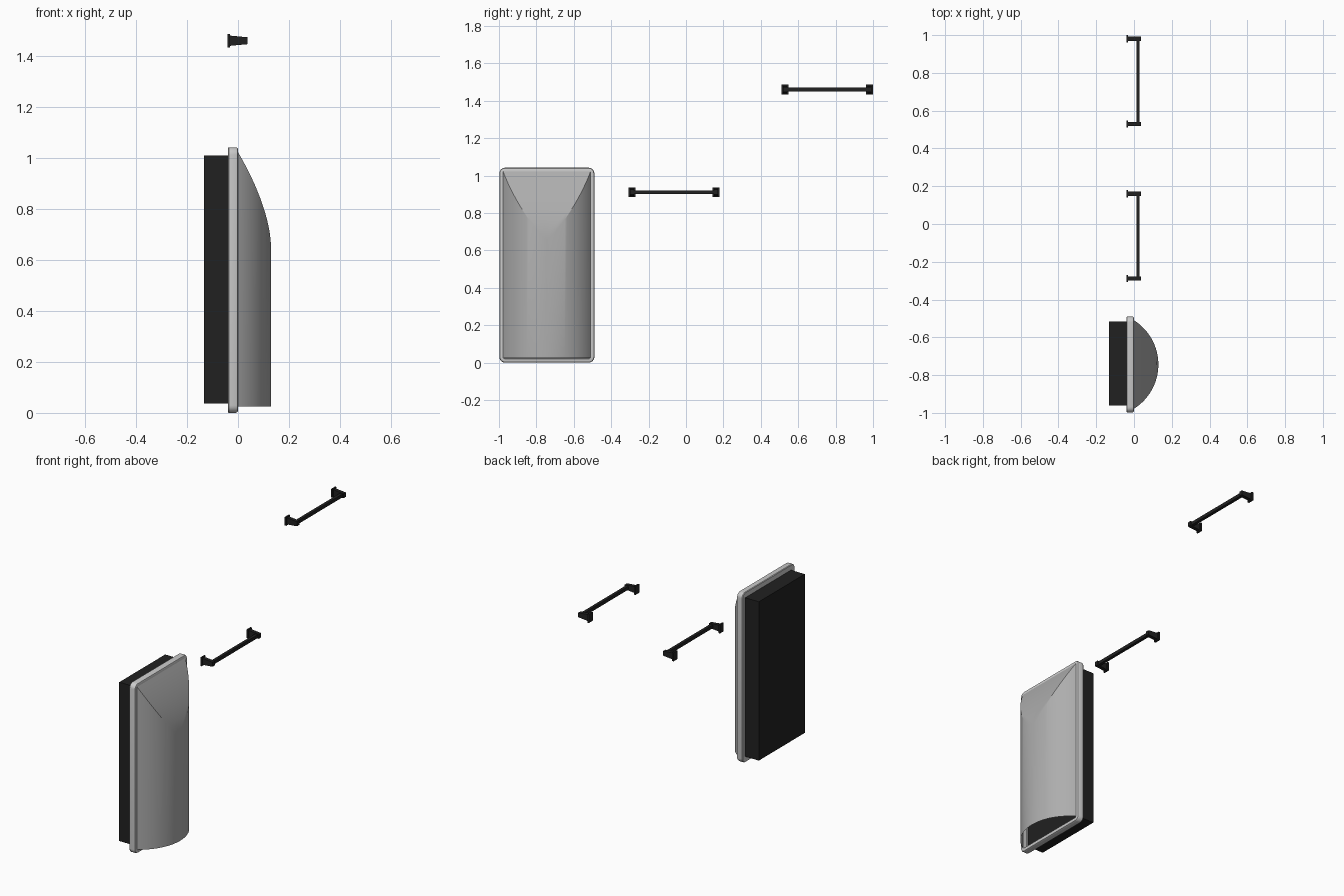
import bpy, bmesh, math

if "Cube" in bpy.data.objects:
    bpy.data.objects.remove(bpy.data.objects["Cube"])

CY = -0.744          # centre line of the hooded unit
W, H = 0.508, 1.042  # outer size of the frame


def material(name, c):
    m = bpy.data.materials.new(name)
    m.diffuse_color = (c, c, c, 1)
    m.use_nodes = True
    m.node_tree.nodes["Principled BSDF"].inputs["Base Color"].default_value = m.diffuse_color
    return m


black = material("black", 0.015)
light = material("light_grey", 0.55)
grey = material("hood_grey", 0.42)


def finish(name, bm, mat, angle=None):
    bmesh.ops.remove_doubles(bm, verts=bm.verts, dist=1e-5)
    bmesh.ops.recalc_face_normals(bm, faces=bm.faces)
    me = bpy.data.meshes.new(name)
    bm.to_mesh(me)
    bm.free()
    ob = bpy.data.objects.new(name, me)
    bpy.context.collection.objects.link(ob)
    me.materials.append(mat)
    if angle:
        bpy.context.view_layer.objects.active = ob
        ob.select_set(True)
        bpy.ops.object.shade_smooth_by_angle(angle=math.radians(angle))
        ob.select_set(False)
    return ob


def box(bm, x, y, z, taper=1.0):
    """Box from (min, max) ranges; taper scales the +x end in z."""
    zc = sum(z) / 2
    vs = bmesh.ops.create_cube(bm, size=1)["verts"]
    for v in vs:
        t = taper if v.co.x > 0 else 1
        v.co = (x[v.co.x > 0], y[v.co.y > 0], zc + (z[v.co.z > 0] - zc) * t)


def bridge(bm, a, b, closed=False):
    n = len(a)
    for i in range(n if closed else n - 1):
        j = (i + 1) % n
        bm.faces.new((a[i], a[j], b[j], b[i]))


# Black box behind the frame
bm = bmesh.new()
box(bm, (-0.133, -0.025), (-0.961, -0.516), (0.036, 1.01))
finish("back_box", bm, black)


# Frame: a small section swept round a rounded rectangle
def rounded_loop(bm, inset, x):
    r = max(0.03 - inset, 0.003)
    hw, hh = W / 2 - inset - r, H / 2 - inset - r
    loop = []
    for q, (sy, sz) in enumerate([(1, 1), (-1, 1), (-1, -1), (1, -1)]):
        for k in range(7):
            a = math.radians(90 * q + 15 * k)
            loop.append(bm.verts.new((x, CY + sy * hw + r * math.cos(a),
                                      H / 2 + sz * hh + r * math.sin(a))))
    return loop


bm = bmesh.new()
section = [(0.003, -0.04), (0, -0.036), (0, -0.008), (0.003, -0.002), (0.008, 0),
           (0.02, 0), (0.023, -0.004), (0.023, -0.025), (0.034, -0.025), (0.034, -0.04)]
loops = [rounded_loop(bm, i, x) for i, x in section]
for a, b in zip(loops, loops[1:] + loops[:1]):
    bridge(bm, a, b, True)
finish("frame", bm, light, 35)

# Hood: arched sheet, open below, sliced by a curved slope at the top
HALF, BULGE, Z0, ZT, DROP = 0.234, 0.129, 0.025, 1.023, 0.365
R = (HALF ** 2 + BULGE ** 2) / (2 * BULGE)
A = math.asin(HALF / R)


def slope_z(x):
    return ZT - DROP * (1 - max(0, 1 - x / BULGE) ** (1 / 1.65))


bm = bmesh.new()
columns = []
for i in range(41):
    a = A * (i / 20 - 1)
    x = max(0, R * math.cos(a) - (R - BULGE))
    y = CY + R * math.sin(a)
    pts = [(x, Z0)] + [(x * (1 - k / 16), slope_z(x * (1 - k / 16))) for k in range(17)]
    columns.append([bm.verts.new((px, y, pz)) for px, pz in pts])
for a, b in zip(columns, columns[1:]):
    bridge(bm, a, b)
bmesh.ops.dissolve_degenerate(bm, dist=1e-5, edges=bm.edges)
hood = finish("hood", bm, grey, 25)
if sum(p.normal.x * p.area for p in hood.data.polygons) < 0:
    hood.data.flip_normals()


# Bar handles: wall plate and tapered arm at each end, joined by a square bar
def handle(name, y0, y1, z):
    bm = bmesh.new()
    for y in (y0, y1):
        box(bm, (-0.041, -0.031), (y - 0.019, y + 0.019), (z - 0.026, z + 0.026))
        box(bm, (-0.031, 0.037), (y - 0.011, y + 0.011), (z - 0.02, z + 0.02), 0.68)
    box(bm, (0.012, 0.03), (y0, y1), (z - 0.01, z + 0.01))
    finish(name, bm, black)


handle("lower_handle", -0.288, 0.16, 0.911)
handle("upper_handle", 0.53, 0.981, 1.46)
